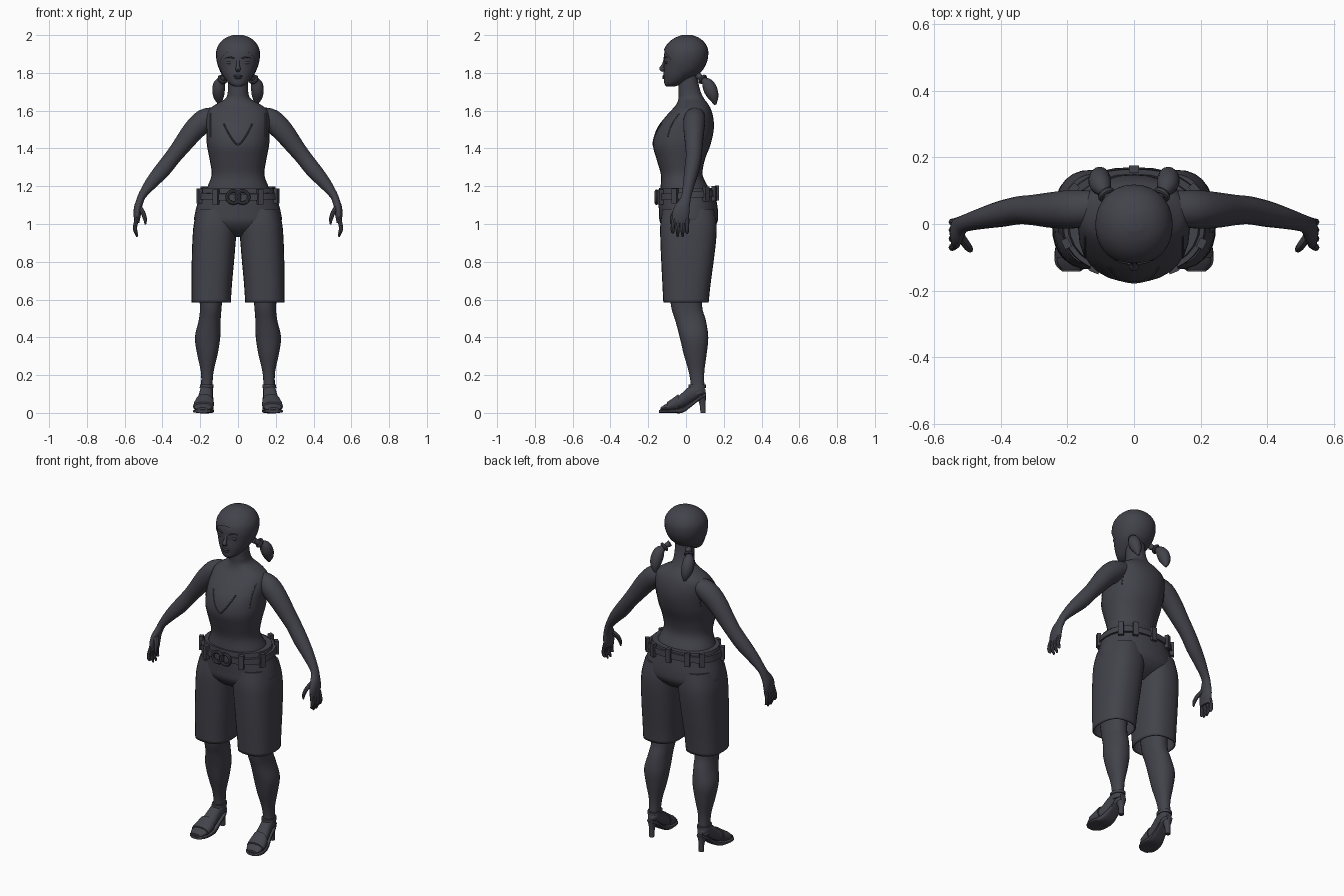
import bpy, bmesh, math
from mathutils import Vector, Matrix
from mathutils.bvhtree import BVHTree

if "Cube" in bpy.data.objects:
    bpy.data.objects.remove(bpy.data.objects["Cube"])

mat = bpy.data.materials.new("dark slate")
mat.use_nodes = True
color = (0.055, 0.055, 0.07, 1)
mat.diffuse_color = color
mat.node_tree.nodes["Principled BSDF"].inputs["Base Color"].default_value = color
parts = []


def finish(name, bm, mirror=False):
    bmesh.ops.recalc_face_normals(bm, faces=bm.faces)
    mesh = bpy.data.meshes.new(name)
    bm.to_mesh(mesh)
    bm.free()
    mesh.materials.append(mat)
    ob = bpy.data.objects.new(name, mesh)
    bpy.context.collection.objects.link(ob)
    if mirror:
        ob.modifiers.new("Mirror", 'MIRROR')
    parts.append(ob)
    return ob


def spline(keys, steps):
    """Catmull-Rom interpolation of equal-length tuples."""
    out = []
    for i in range(len(keys) - 1):
        quad = (keys[max(i - 1, 0)], keys[i], keys[i + 1], keys[min(i + 2, len(keys) - 1)])
        for k in range(steps):
            t = k / steps
            out.append([b + t * ((c - a) + t * ((2 * a - 5 * b + 4 * c - d) + t * (3 * (b - c) + d - a))) / 2
                        if steps > 1 else b for a, b, c, d in zip(*quad)])
    out.append(list(keys[-1]))
    return out


def skin(rings, bottom=True, top=True, loop=False, bm=None):
    bm = bm or bmesh.new()
    rows = [[bm.verts.new(p) for p in ring] for ring in rings]
    n = len(rows[0])
    pairs = list(zip(rows, rows[1:])) + ([(rows[-1], rows[0])] if loop else [])
    for a, b in pairs:
        for i in range(n):
            bm.faces.new((a[i], a[(i + 1) % n], b[(i + 1) % n], b[i]))
    if bottom and not loop:
        bm.faces.new(rows[0])
    if top and not loop:
        bm.faces.new(rows[-1])
    return bm


def outline(cx, r, lo, hi, angle, power):
    c, s = math.cos(angle), math.sin(angle)
    e = 2 / power
    return (cx + r * math.copysign(abs(c) ** e, c),
            (lo + hi) / 2 + (hi - lo) / 2 * math.copysign(abs(s) ** e, s))


def loft(keys, axis='z', sides=28, steps=4, power=2.2, **caps):
    """Keys are (position on axis, centre x, half width, low, high)."""
    rings = []
    for t, cx, r, lo, hi in spline(keys, steps):
        pts = [outline(cx, r, lo, hi, math.tau * i / sides, power) for i in range(sides)]
        rings.append([(x, v, t) if axis == 'z' else (x, t, v) for x, v in pts])
    return skin(rings, **caps)


def tube(keys, ref=(0, 1, 0), sides=14, steps=3, bm=None):
    """Keys are (x, y, z, radius across, radius along ref)."""
    path = spline(keys, steps)
    rings = []
    for i, p in enumerate(path):
        tangent = Vector(path[min(i + 1, len(path) - 1)][:3]) - Vector(path[max(i - 1, 0)][:3])
        side = tangent.cross(Vector(ref)).normalized()
        up = side.cross(tangent).normalized()
        rings.append([Vector(p[:3]) + side * p[3] * math.cos(a) + up * p[4] * math.sin(a)
                      for a in (math.tau * k / sides for k in range(sides))])
    return skin(rings, bm=bm)


def torus(center, rot, major, minor, bm=None):
    m = Matrix.Translation(center) @ rot
    rings = []
    for i in range(24):
        a = math.tau * i / 24
        rings.append([m @ Vector(((major + minor * math.cos(b)) * math.cos(a),
                                  (major + minor * math.cos(b)) * math.sin(a), minor * math.sin(b)))
                      for b in (math.tau * k / 8 for k in range(8))])
    return skin(rings, loop=True, bm=bm)


def ball(name, center, size, mirror=False):
    bm = bmesh.new()
    bmesh.ops.create_uvsphere(bm, u_segments=16, v_segments=10, radius=1,
                              matrix=Matrix.Translation(center) @ Matrix.Diagonal((*size, 1)))
    return finish(name, bm, mirror)


# Torso and neck
torso = finish("torso", loft([
    (1.12, 0, .19, -.14, .145), (1.19, 0, .165, -.135, .12), (1.26, 0, .14, -.133, .088),
    (1.34, 0, .15, -.155, .1), (1.42, 0, .165, -.175, .13), (1.50, 0, .168, -.157, .147),
    (1.56, 0, .168, -.115, .145), (1.605, 0, .155, -.075, .133), (1.635, 0, .115, -.05, .117),
    (1.665, 0, .066, -.04, .095), (1.70, 0, .054, -.04, .078), (1.75, 0, .052, -.04, .065),
    (1.80, 0, .052, -.04, .06)]))

# Seams of the sleeveless top, laid on the torso surface
bm = bmesh.new()
bm.from_mesh(torso.data)
surface = BVHTree.FromBMesh(bm)
bm.free()


def seam(name, points, front, mirror):
    keys = []
    for x, z in points:
        hit = surface.ray_cast(Vector((x, -front, z)), Vector((0, front, 0)))[0]
        if hit:
            keys.append((*hit, .004, .004))
    finish(name, tube(keys, ref=(1, 0, .3) if mirror else (0, 1, 0), sides=6, steps=2), mirror)


seam("neckline", [(.075 * i / 6, 1.42 + .11 * abs(i / 6) ** 1.5) for i in range(-6, 7)], 1, False)
for label, front in (("front", 1), ("back", -1)):
    seam(label + "_armhole", [(.146, 1.46 + .025 * i) for i in range(6)], front, True)

# Head and face
head_keys = [(1.728, 0, .022, -.105, -.06), (1.742, 0, .046, -.114, -.02), (1.77, 0, .07, -.117, .03),
             (1.80, 0, .088, -.119, .075), (1.84, 0, .103, -.117, .1), (1.88, 0, .110, -.118, .111),
             (1.92, 0, .107, -.110, .110), (1.955, 0, .088, -.086, .092), (1.98, 0, .058, -.052, .062),
             (1.994, 0, .02, -.015, .025)]
finish("head", loft(head_keys, power=2.1))
finish("nose", tube([(0, -.113, 1.868, .008, .006), (0, -.122, 1.84, .009, .008),
                     (0, -.130, 1.822, .014, .012), (0, -.119, 1.81, .01, .006)]))
ball("upper_lip", (0, -.117, 1.783), (.024, .008, .006))
ball("lower_lip", (0, -.117, 1.773), (.02, .009, .006))
ball("eyes", (.043, -.104, 1.854), (.02, .008, .008), True)
finish("eyebrows", tube([(.02, -.117, 1.876, .004, .004), (.045, -.11, 1.884, .005, .004),
                         (.07, -.094, 1.878, .002, .002)], ref=(0, 0, 1), sides=8), True)

# Hair cap, cut along a slanted hairline
bm = loft([(z + .006, 0, r + .006, lo - .006, hi + .006) for z, _, r, lo, hi in head_keys[2:]], power=2.1)
bmesh.ops.bisect_plane(bm, geom=bm.verts[:] + bm.edges[:] + bm.faces[:], plane_co=(0, -.12, 1.925),
                       plane_no=(0, .17, .12), clear_inner=True)
finish("hair", bm)
finish("pigtails", tube([(.06, .065, 1.785, .018, .018), (.082, .088, 1.765, .014, .014),
                         (.097, .112, 1.745, .03, .03), (.103, .13, 1.71, .036, .034),
                         (.102, .146, 1.67, .027, .027), (.098, .155, 1.632, .006, .006)],
                        ref=(1, 0, 0)), True)
finish("hair_ties", torus((.082, .088, 1.766), Vector((.02, .03, -.025)).to_track_quat('Z', 'Y')
                          .to_matrix().to_4x4(), .019, .009), True)

# Arms with hands
finish("arms", tube([
    (.12, .05, 1.575, .045, .05), (.175, .045, 1.55, .06, .058), (.235, .042, 1.495, .057, .055),
    (.30, .042, 1.412, .048, .046), (.345, .041, 1.355, .043, .042), (.40, .03, 1.285, .042, .039),
    (.455, .017, 1.222, .034, .032), (.505, .003, 1.155, .022, .026), (.52, -.006, 1.12, .02, .03),
    (.53, -.02, 1.085, .021, .041), (.534, -.029, 1.045, .019, .046), (.535, -.031, 1.005, .012, .042)],
    sides=18), True)
bm = bmesh.new()
for y, tip in ((-.07, .955), (-.044, .932), (-.018, .932), (.006, .95)):
    tube([(.535, y * .9, 1.03, .011, .012), (.545, y, .985, .011, .011),
          (.542, y, .96, .01, .01), (.533, y, tip, .005, .005)], sides=8, bm=bm)
tube([(.525, -.03, 1.095, .012, .014), (.503, -.062, 1.06, .012, .013),
      (.492, -.076, 1.025, .01, .01), (.49, -.078, .998, .004, .004)], sides=8, bm=bm)
finish("fingers", bm, True)

# Shorts
finish("shorts_hips", loft([
    (.93, 0, .06, -.05, .07), (.965, 0, .17, -.105, .13), (1.01, 0, .228, -.138, .166),
    (1.06, 0, .227, -.143, .17), (1.12, 0, .212, -.145, .162), (1.19, 0, .195, -.143, .148)]))
legs = finish("shorts_legs", loft([
    (.585, .142, .104, -.12, .12), (.68, .139, .107, -.125, .13), (.8, .133, .112, -.131, .146),
    (.92, .126, .115, -.136, .16), (1.0, .119, .115, -.136, .162), (1.08, .11, .105, -.125, .15)],
    power=2.5, bottom=False), True)
hem = legs.modifiers.new("Thickness", 'SOLIDIFY')
hem.thickness = .008

# Belt, loops and ring buckle
bm = loft([(1.135, 0, .217, -.152, .166), (1.17, 0, .212, -.152, .164), (1.17, 0, .18, -.13, .13),
           (1.135, 0, .18, -.13, .13)], steps=1, sides=40, power=2.4, loop=True)
for v in bm.verts:
    v.co.z += .07 * v.co.y
finish("belt", bm)
bm = bmesh.new()
for deg in (-160, -119, -61, -20, 35, 62, 90, 118, 145):
    a = math.radians(deg)
    x, y = outline(0, .214, -.152, .165, a, 2.4)
    bmesh.ops.create_cube(bm, size=1, matrix=Matrix.Translation((x, y, 1.152 + .07 * y))
                          @ Matrix.Rotation(math.atan2(math.sin(a) / .155, math.cos(a) / .214), 4, 'Z')
                          @ Matrix.Diagonal((.022, .03, .08, 1)))
finish("belt_loops", bm)
bm = bmesh.new()
for x in (-.025, .025):
    torus((x, -.157, 1.142), Matrix.Rotation(math.pi / 2, 4, 'X'), .032, .009, bm)
finish("buckle_rings", bm)

# Lower legs
finish("lower_legs", loft([
    (.10, .168, .032, .02, .1), (.15, .165, .03, .025, .097), (.22, .163, .034, .014, .097),
    (.31, .162, .054, -.012, .109), (.40, .161, .067, -.033, .118), (.49, .15, .058, -.057, .105),
    (.57, .144, .058, -.08, .085), (.75, .145, .072, -.1, .09)]), True)

# Feet and heeled sandals
finish("feet", loft([
    (.102, .165, .018, .1, .125), (.075, .165, .032, .085, .16), (.03, .168, .035, .055, .15),
    (-.03, .175, .042, .022, .098), (-.08, .181, .048, .012, .062), (-.115, .185, .046, .012, .042),
    (-.136, .188, .03, .012, .028)], axis='y', sides=18), True)
finish("sandal_soles", loft([
    (.105, .165, .02, .085, .107), (.075, .165, .034, .07, .092), (.03, .168, .036, .034, .06),
    (-.02, .175, .045, 0, .03), (-.075, .182, .055, 0, .019), (-.12, .186, .05, 0, .018),
    (-.143, .188, .026, 0, .016)], axis='y', sides=18, power=3.5), True)
finish("sandal_heels", loft([
    (0, .165, .014, .076, .104), (.05, .165, .016, .07, .104), (.095, .165, .03, .045, .108)],
    sides=14), True)
finish("ankle_straps", loft([(.132, .166, .037, .012, .105), (.15, .165, .036, .012, .105)],
                            steps=1), True)
finish("toe_straps", loft([(-.04, .177, .049, .01, .1), (-.07, .181, .054, .008, .078),
                           (-.1, .184, .054, .008, .058)], axis='y', sides=18), True)

# Smooth shading with sharp creases
for ob in bpy.context.selected_objects:
    ob.select_set(False)
for ob in parts:
    ob.select_set(True)
bpy.context.view_layer.objects.active = torso
bpy.ops.object.shade_smooth_by_angle(angle=math.radians(42))
